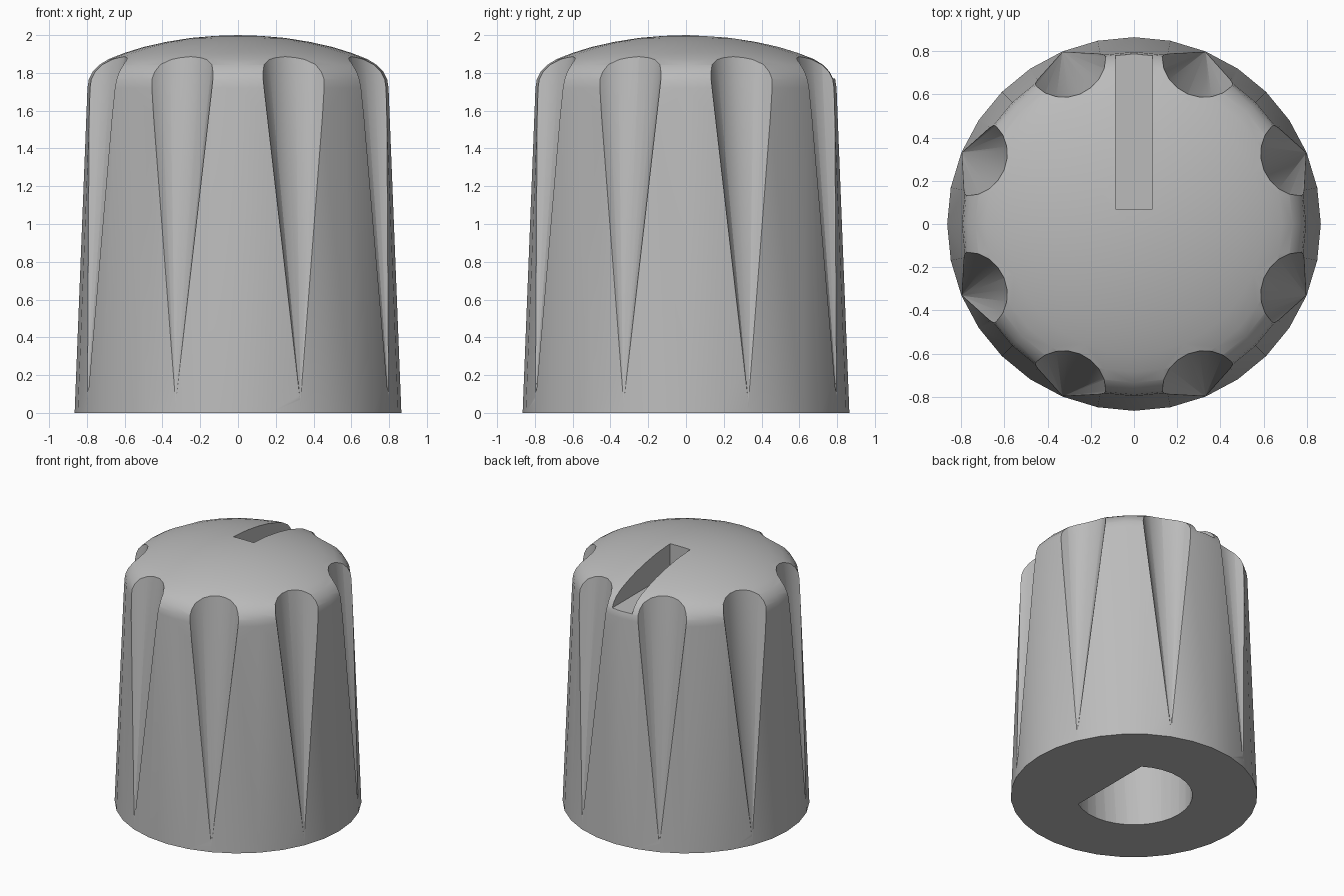
import bpy, bmesh, math
from mathutils import Matrix, Vector

cube = bpy.data.objects.get("Cube")
if cube:
    bpy.data.objects.remove(cube, do_unlink=True)

grey = bpy.data.materials.new("plain grey")
grey.use_nodes = True
colour = (0.5, 0.5, 0.5, 1)
grey.diffuse_color = colour
grey.node_tree.nodes["Principled BSDF"].inputs["Base Color"].default_value = colour


def make_object(name, bm):
    bmesh.ops.recalc_face_normals(bm, faces=bm.faces)
    mesh = bpy.data.meshes.new(name)
    bm.to_mesh(mesh)
    bm.free()
    mesh.materials.append(grey)
    obj = bpy.data.objects.new(name, mesh)
    bpy.context.collection.objects.link(obj)
    return obj


def lathe(name, profile, steps):
    bm = bmesh.new()
    verts = [bm.verts.new((r, 0, z)) for r, z in profile]
    edges = [bm.edges.new(pair) for pair in zip(verts, verts[1:])]
    bmesh.ops.spin(bm, geom=verts + edges, cent=(0, 0, 0), axis=(0, 0, 1),
                   angle=math.tau, steps=steps)
    bmesh.ops.remove_doubles(bm, verts=bm.verts, dist=0.0001)
    return make_object(name, bm)


def cut(target, cutter):
    cutter.hide_render = True
    mod = target.modifiers.new("cut", "BOOLEAN")
    mod.operation = "DIFFERENCE"
    mod.solver = "EXACT"
    mod.object = cutter
    bpy.context.view_layer.objects.active = target
    bpy.ops.object.modifier_apply(modifier=mod.name)
    bpy.data.objects.remove(cutter, do_unlink=True)


# Tapered body with a rounded shoulder and shallow dome
knob = lathe("knob_body", [
    (0, 0), (0.865, 0), (0.797, 1.72), (0.79, 1.765), (0.77, 1.805),
    (0.735, 1.842), (0.685, 1.873), (0.6, 1.906), (0.5, 1.937),
    (0.38, 1.964), (0.25, 1.985), (0.12, 1.996), (0, 2)], 32)

# Eight grip flutes: narrow cones standing on the rim
FLUTE_TOP, FLUTE_BASE = 2.2, 0.06
bm = bmesh.new()
for i in range(8):
    turn = Matrix.Rotation(math.radians(22.5 + 45 * i), 4, "Z")
    place = Matrix.Translation((0.865, 0, (FLUTE_TOP + FLUTE_BASE) / 2))
    bmesh.ops.create_cone(bm, cap_ends=True, segments=24, radius1=0.002,
                          radius2=0.25, depth=FLUTE_TOP - FLUTE_BASE,
                          matrix=turn @ place)
cut(knob, make_object("flute_cutter", bm))

# Pointer slot across the back half of the dome
bm = bmesh.new()
bmesh.ops.create_cube(bm, size=1, matrix=Matrix.Translation((0, 0.57, 2.02))
                      @ Matrix.Diagonal((0.172, 1, 0.5, 1)))
cut(knob, make_object("slot_cutter", bm))

# D-shaped shaft hole in the underside
bm = bmesh.new()
bmesh.ops.create_cone(bm, cap_ends=True, segments=32, radius1=0.41,
                      radius2=0.41, depth=2.4)
bmesh.ops.bisect_plane(bm, geom=bm.verts[:] + bm.edges[:] + bm.faces[:],
                       plane_co=Vector((0.222, 0, 0)), plane_no=(1, 0, 0),
                       clear_outer=True)
bmesh.ops.holes_fill(bm, edges=[e for e in bm.edges if e.is_boundary])
cut(knob, make_object("shaft_hole_cutter", bm))

# Smooth sides with crisp cut edges
bpy.ops.object.select_all(action="DESELECT")
knob.select_set(True)
bpy.context.view_layer.objects.active = knob
bpy.ops.object.shade_smooth_by_angle(angle=math.radians(30))
